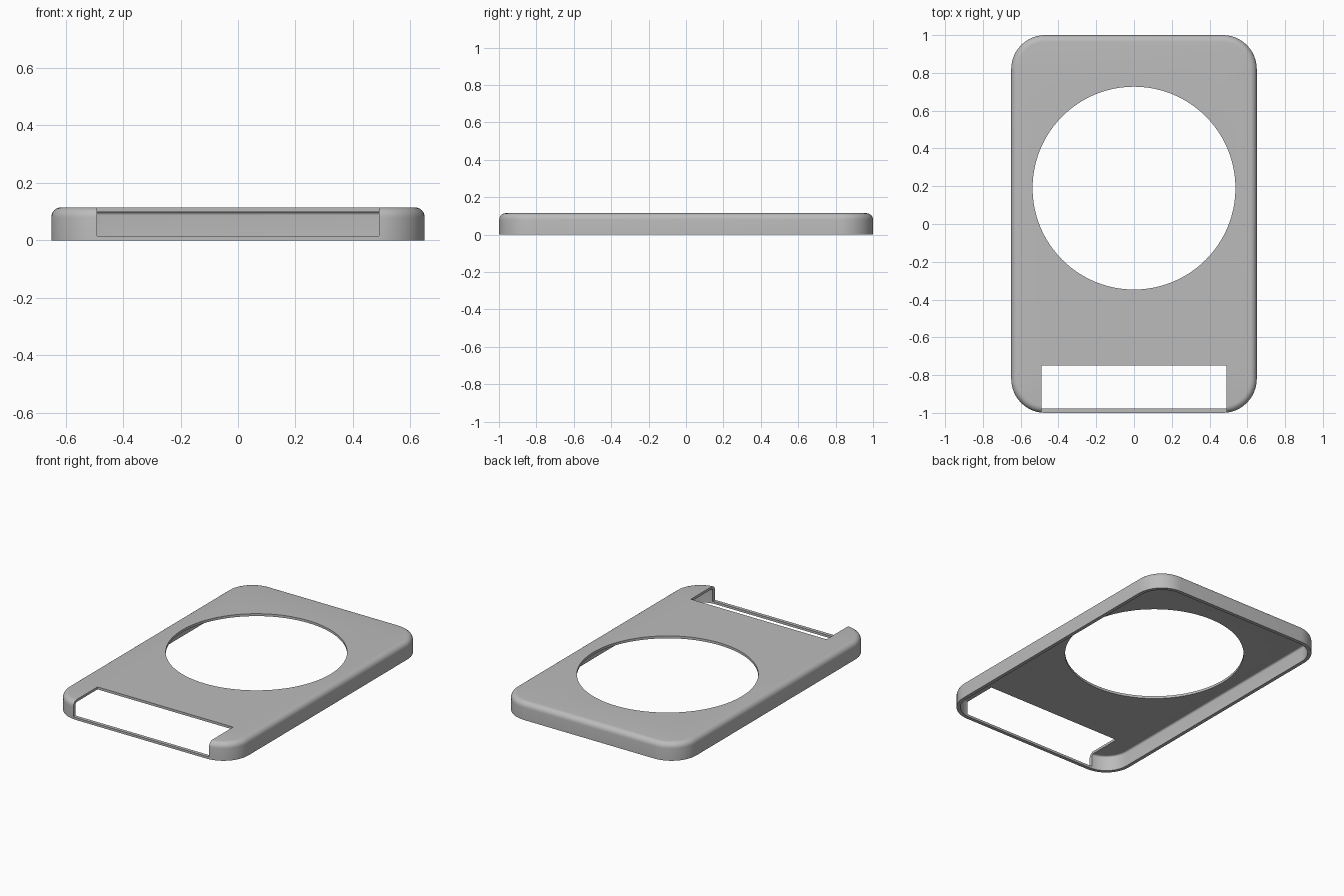
import bpy
import bmesh
from math import sin, cos, pi

old = bpy.data.objects.get("Cube")
if old:
    bpy.data.objects.remove(old, do_unlink=True)

W, L, H = 0.65, 1.0, 0.115       # half width, half length, height
CORNER, FILLET = 0.18, 0.035     # plan corner radius, top edge radius
WALL, ROOF = 0.023, 0.016        # side and top thickness
STEPS = 12

grey = bpy.data.materials.new("light grey")
grey.use_nodes = True
colour = (0.5, 0.5, 0.5, 1)
grey.diffuse_color = colour
grey.node_tree.nodes["Principled BSDF"].inputs["Base Color"].default_value = colour


def ring(bm, inset, z):
    """Rounded rectangle loop, shrunk by inset."""
    r = CORNER - inset
    verts = []
    for q, (sx, sy) in enumerate([(1, 1), (-1, 1), (-1, -1), (1, -1)]):
        for i in range(STEPS + 1):
            a = (q + i / STEPS) * pi / 2
            verts.append(bm.verts.new((sx * (W - CORNER) + r * cos(a),
                                       sy * (L - CORNER) + r * sin(a), z)))
    return verts


def profile(wall, top, radius):
    """Inset and height of each loop from the rim up over the rounded edge."""
    points = [(wall, 0)]
    for i in range(7):
        a = i / 6 * pi / 2
        points.append((wall + radius * (1 - cos(a)), top - radius + radius * sin(a)))
    return points


def finish(bm, name):
    bmesh.ops.recalc_face_normals(bm, faces=bm.faces)
    mesh = bpy.data.meshes.new(name)
    bm.to_mesh(mesh)
    bm.free()
    obj = bpy.data.objects.new(name, mesh)
    bpy.context.collection.objects.link(obj)
    mesh.materials.append(grey)
    return obj


# Hollow tray, open underneath
bm = bmesh.new()
outer = [ring(bm, *p) for p in profile(0, H, FILLET)]
inner = [ring(bm, *p) for p in profile(WALL, H - ROOF, FILLET - WALL)]
loops = outer[::-1] + inner
for a, b in zip(loops, loops[1:]):
    for i in range(len(a)):
        j = (i + 1) % len(a)
        bm.faces.new((a[i], a[j], b[j], b[i]))
bm.faces.new(outer[-1])
bm.faces.new(inner[-1])
cover = finish(bm, "cover_shell")

# Round window cutter
bm = bmesh.new()
bmesh.ops.create_cone(bm, cap_ends=True, segments=96, radius1=0.537, radius2=0.537, depth=1)
bmesh.ops.translate(bm, vec=(0, 0.19, 0), verts=bm.verts)
round_cutter = finish(bm, "round_window_cutter")

# Front notch cutter, leaving a thin bar along the bottom
bm = bmesh.new()
bmesh.ops.create_cube(bm, size=1)
bmesh.ops.scale(bm, vec=(0.98, 0.35, 0.4), verts=bm.verts)
bmesh.ops.translate(bm, vec=(0, -0.925, 0.215), verts=bm.verts)
notch_cutter = finish(bm, "front_notch_cutter")

# Cut both openings
bpy.ops.object.select_all(action="DESELECT")
bpy.context.view_layer.objects.active = cover
cover.select_set(True)
for cutter in (round_cutter, notch_cutter):
    mod = cover.modifiers.new(cutter.name, "BOOLEAN")
    mod.operation = "DIFFERENCE"
    mod.solver = "EXACT"
    mod.object = cutter
    bpy.ops.object.modifier_apply(modifier=mod.name)
    bpy.data.objects.remove(cutter, do_unlink=True)

bpy.ops.object.shade_smooth_by_angle(angle=pi / 6)
